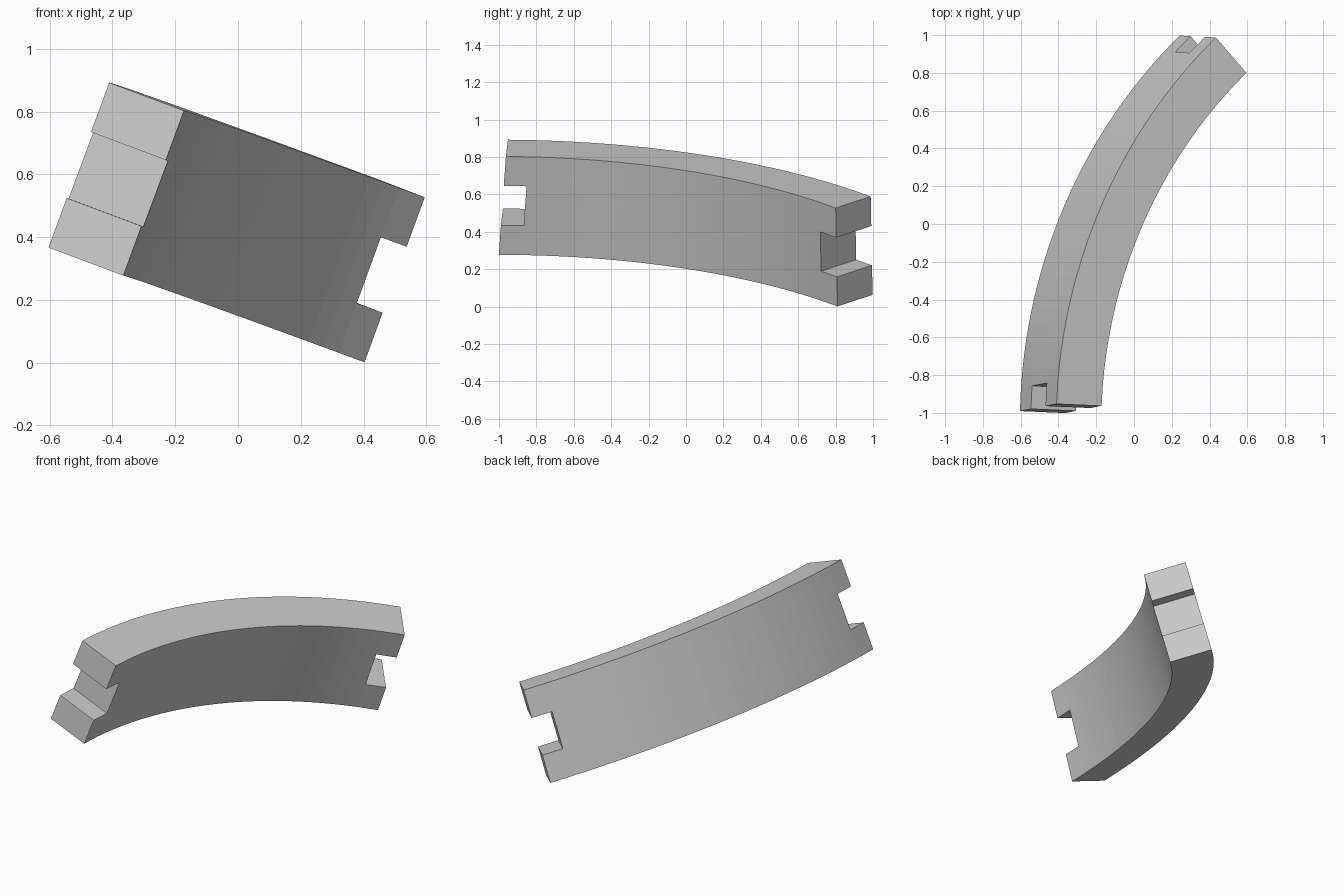
import bpy, bmesh, math
from mathutils import Vector

cube = bpy.data.objects.get("Cube")
if cube:
    bpy.data.objects.remove(cube)

# Tilted frame of the arc: centre, chord direction, outward direction, drop to the bottom
CENTRE = Vector((2.204, -1.067, -0.088))
CHORD = Vector((0.395, 0.908, -0.142)).normalized()
OUTWARD = Vector((-0.849, 0.42, 0.321)).normalized()
DROP = Vector((-0.192, 0.01, -0.526))
RADII = (2.54, 2.795)
HALF_ANGLE = math.radians(22.48)
NOTCH_DEPTH = 0.122
END_SLANT = 0.048
LEVELS = (0, 0.3, 0.7, 1)
SEGMENTS = 24
LAST = SEGMENTS + 1      # index of the last cell along the arc


def point(station, level, side):
    """Point of the bar at a station along it, a height level and a side."""
    h, r = LEVELS[level], RADII[side]
    start = -HALF_ANGLE - END_SLANT * h / r
    end = HALF_ANGLE
    inset = NOTCH_DEPTH / r
    if station == 0:
        angle = start
    elif station == LAST + 1:
        angle = end
    else:
        t = (station - 1) / SEGMENTS
        angle = (start + inset) * (1 - t) + (end - inset) * t
    return CENTRE + r * (math.cos(angle) * OUTWARD + math.sin(angle) * CHORD) + h * DROP


# Solid cells of the bar, with the middle cell of each end left out as a notch
cells = {(i, j) for i in range(LAST + 1) for j in range(3)}
cells -= {(0, 1), (LAST, 1)}

bm = bmesh.new()
verts = {}


def vert(*key):
    if key not in verts:
        verts[key] = bm.verts.new(point(*key))
    return verts[key]


def wall(a, b):
    """Face across the thickness between two grid corners."""
    bm.faces.new((vert(*a, 0), vert(*b, 0), vert(*b, 1), vert(*a, 1)))


for i, j in sorted(cells):
    corners = [(i, j), (i + 1, j), (i + 1, j + 1), (i, j + 1)]
    # Inner and outer curved faces
    for side in (0, 1):
        bm.faces.new([vert(*c, side) for c in corners])
    # Top, bottom, end and notch faces wherever there is no neighbour
    neighbours = [(i, j - 1), (i + 1, j), (i, j + 1), (i - 1, j)]
    for k, n in enumerate(neighbours):
        if n not in cells:
            wall(corners[k], corners[(k + 1) % 4])

bmesh.ops.recalc_face_normals(bm, faces=bm.faces)
mesh = bpy.data.meshes.new("curved_bar")
bm.to_mesh(mesh)
bm.free()

# Plain grey material
grey = bpy.data.materials.new("light_grey")
grey.use_nodes = True
colour = (0.6, 0.6, 0.6, 1)
grey.diffuse_color = colour
grey.node_tree.nodes["Principled BSDF"].inputs["Base Color"].default_value = colour
mesh.materials.append(grey)

bar = bpy.data.objects.new("curved_bar", mesh)
bpy.context.collection.objects.link(bar)
